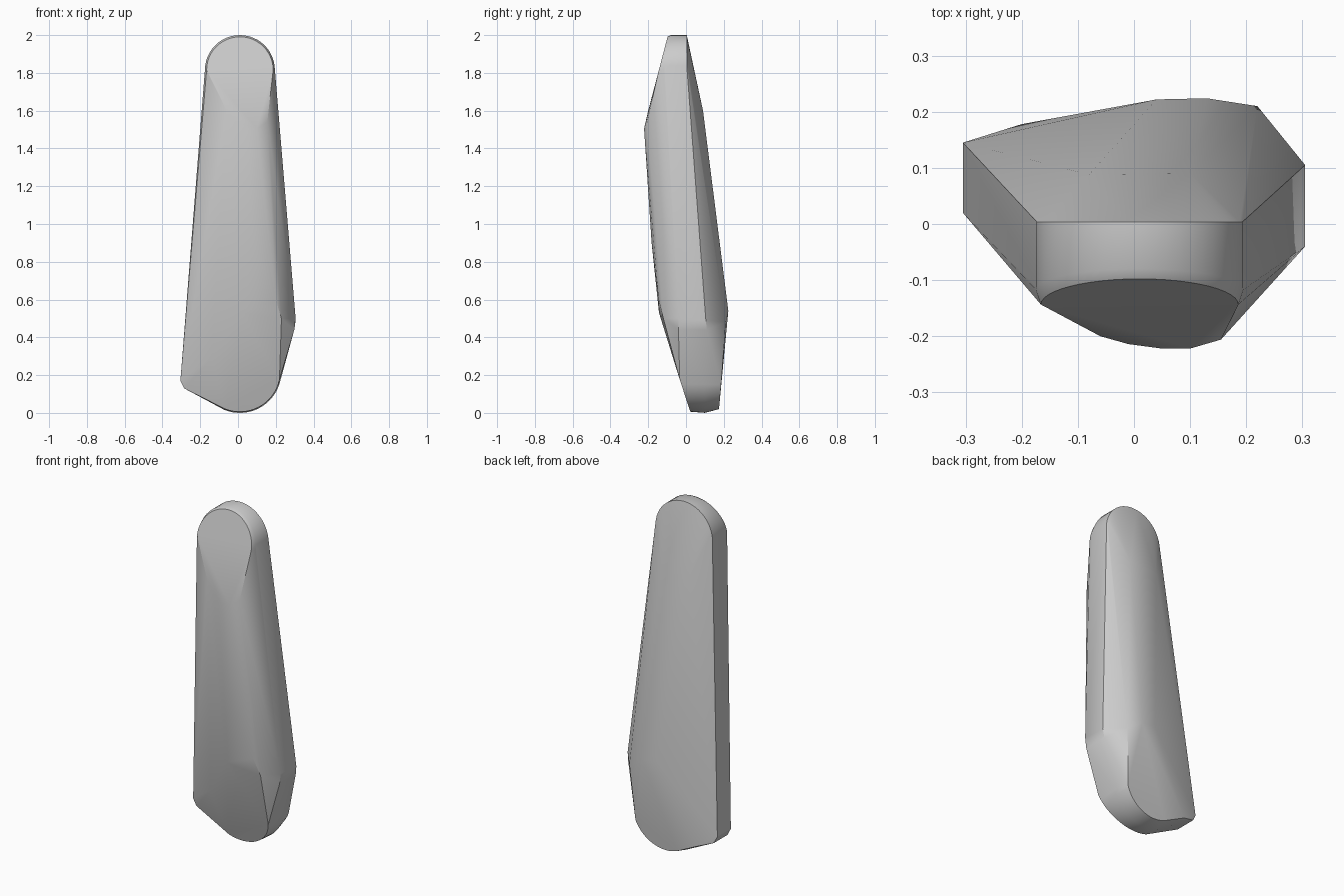
import bpy, bmesh, math

old = bpy.data.objects.get("Cube")
if old:
    bpy.data.objects.remove(old, do_unlink=True)

grey = bpy.data.materials.new("plain_grey")
grey.use_nodes = True
color = (0.6, 0.6, 0.6, 1)
grey.diffuse_color = color
grey.node_tree.nodes["Principled BSDF"].inputs["Base Color"].default_value = color


def arc(cx, cz, r, start, end, steps, depth):
    """Arc in the XZ plane; depth(z) gives the y of each point."""
    pts = []
    for i in range(steps + 1):
        a = math.radians(start + (end - start) * i / steps)
        z = cz + r * math.sin(a)
        pts.append((cx + r * math.cos(a), depth(z), z))
    return pts


# Rounded top end: slanted front rim, a wider middle band, flat back rim
points = arc(0.01, 1.815, 0.176, 0, 180, 24, lambda z: -0.098 - 0.26 * (1.99 - z))
points += arc(0.01, 1.815, 0.185, 0, 180, 24, lambda z: -0.08 - 0.2 * (2 - z))
points += arc(0.01, 1.815, 0.185, 0, 180, 24, lambda z: 0.004)

# Rounded bottom end: slanted front rim, middle band, back rim
points += arc(0.01, 0.22, 0.214, -112, -12, 16, lambda z: 0.025 - 0.33 * z)
points += arc(0.01, 0.22, 0.22, -112, -12, 16, lambda z: 0.10)
points += arc(0.01, 0.22, 0.2, -112, -20, 16, lambda z: 0.173 + 0.085 * z)

# Front ridge, from the lower tip of the top facet down to the bottom facet
points += [
    (-0.06, -0.2, 1.6), (-0.01, -0.214, 1.54), (0.05, -0.222, 1.505),
    (0.1, -0.222, 1.505), (0.155, -0.206, 1.54),
    (0.08, -0.182, 0.9), (0.02, -0.143, 0.53), (0.2, -0.145, 0.6),
    (0.23, -0.12, 0.5), (-0.14, -0.062, 0.29),
]
# Left lower corner and right hip
points += [
    (-0.305, 0.02, 0.17), (-0.305, 0.145, 0.17), (-0.285, 0.022, 0.13),
    (-0.285, 0.15, 0.13), (-0.2, 0.178, 0.1),
    (0.305, -0.04, 0.5), (0.305, 0.105, 0.49), (0.298, -0.04, 0.44),
    (0.298, 0.11, 0.44),
]
# Gently bowed back
points += [
    (-0.08, 0.088, 1.6), (0.1, 0.09, 1.6), (0.04, 0.222, 0.55),
    (0.13, 0.224, 0.54), (0.22, 0.21, 0.48),
]

bm = bmesh.new()
for p in points:
    bm.verts.new(p)
result = bmesh.ops.convex_hull(bm, input=bm.verts[:])
loose = [v for v in bm.verts if not v.link_faces]
bmesh.ops.delete(bm, geom=loose, context="VERTS")
bmesh.ops.dissolve_limit(bm, angle_limit=math.radians(1.0),
                         verts=bm.verts[:], edges=bm.edges[:])
bmesh.ops.recalc_face_normals(bm, faces=bm.faces[:])

mesh = bpy.data.meshes.new("tapered_block")
bm.to_mesh(mesh)
bm.free()
mesh.materials.append(grey)
body = bpy.data.objects.new("tapered_block", mesh)
bpy.context.collection.objects.link(body)

bpy.ops.object.select_all(action="DESELECT")
body.select_set(True)
bpy.context.view_layer.objects.active = body
bpy.ops.object.shade_smooth_by_angle(angle=math.radians(30))
